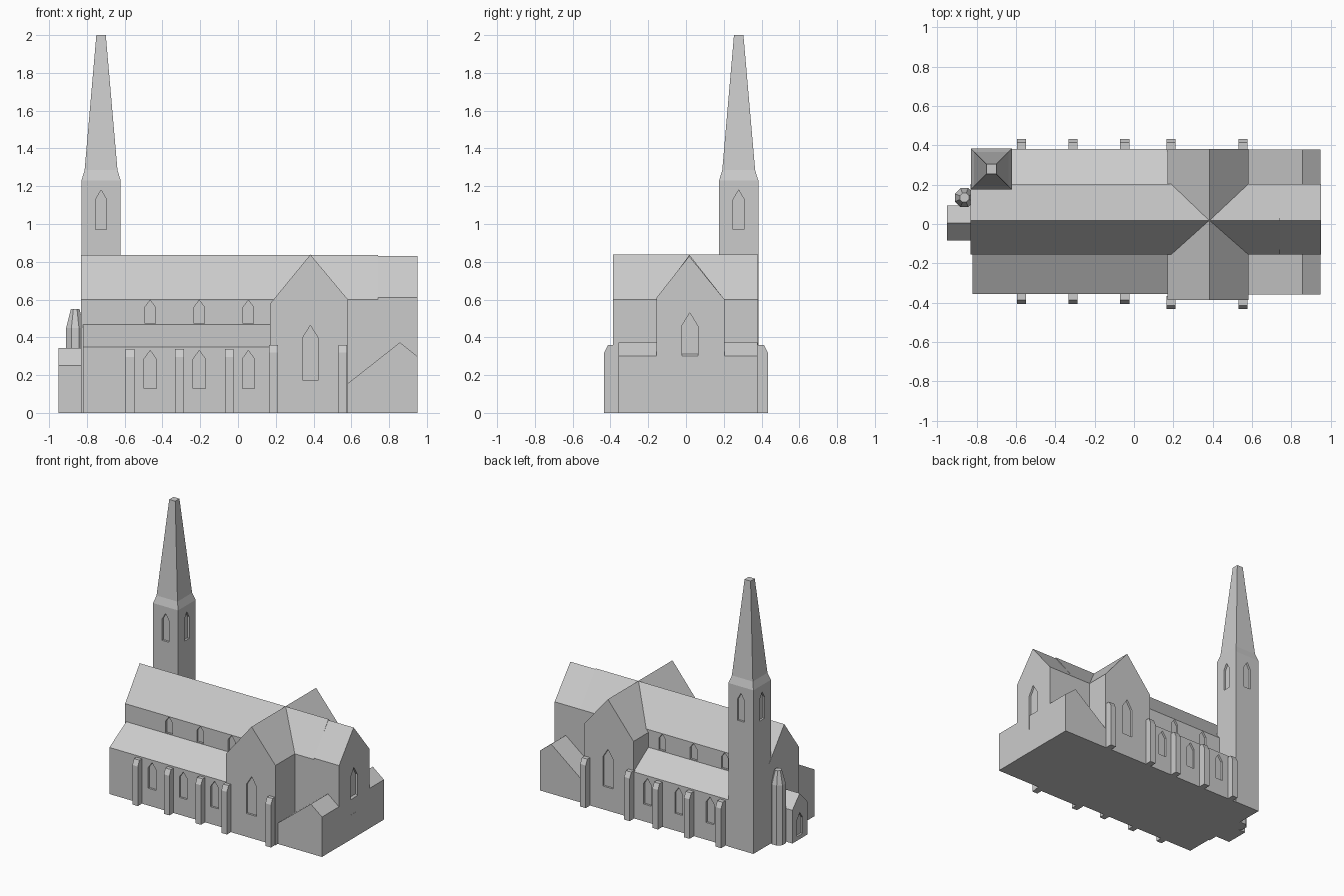
import bpy, bmesh, math
from mathutils import Vector

if "Cube" in bpy.data.objects:
    bpy.data.objects.remove(bpy.data.objects["Cube"])

stone = bpy.data.materials.new("grey_stone")
stone.diffuse_color = (0.6, 0.6, 0.6, 1)
stone.use_nodes = True
stone.node_tree.nodes["Principled BSDF"].inputs["Base Color"].default_value = stone.diffuse_color


def finish(name, bm):
    bmesh.ops.recalc_face_normals(bm, faces=bm.faces)
    me = bpy.data.meshes.new(name)
    bm.to_mesh(me)
    bm.free()
    me.materials.append(stone)
    ob = bpy.data.objects.new(name, me)
    bpy.context.collection.objects.link(ob)
    return ob


def prism(name, axis, profile, a, b):
    """Extrude a (horizontal, z) profile along x or y from a to b."""
    bm = bmesh.new()
    place = (lambda u, z, t: (t, u, z)) if axis == 'x' else (lambda u, z, t: (u, t, z))
    face = bm.faces.new([bm.verts.new(place(u, z, a)) for u, z in profile])
    ext = bmesh.ops.extrude_face_region(bm, geom=[face])
    verts = [g for g in ext['geom'] if isinstance(g, bmesh.types.BMVert)]
    bmesh.ops.translate(bm, verts=verts, vec=Vector(place(0, 0, b - a)))
    return finish(name, bm)


def tapered(name, cx, cy, sides, rings):
    """Stack regular rings given as (half width, z)."""
    bm = bmesh.new()
    loops = []
    for half, z in rings:
        r = half / math.cos(math.pi / sides)
        angs = [(i + 0.5) * 2 * math.pi / sides for i in range(sides)]
        loops.append([bm.verts.new((cx + r * math.cos(t), cy + r * math.sin(t), z)) for t in angs])
    for lo, hi in zip(loops, loops[1:]):
        for i in range(sides):
            j = (i + 1) % sides
            bm.faces.new((lo[i], lo[j], hi[j], hi[i]))
    bm.faces.new(loops[0])
    bm.faces.new(loops[-1])
    return finish(name, bm)


def recess(wall, axis, at, centre, width, z0, shoulder, top, depth=0.015):
    """Sink a pointed window into the wall plane lying at 'at' on the axis."""
    h = width / 2
    profile = [(centre - h, z0), (centre + h, z0), (centre + h, shoulder),
               (centre, top), (centre - h, shoulder)]
    cutter = prism("window_cutter", axis, profile, at - depth, at + depth)
    cutter.hide_render = True
    mod = wall.modifiers.new("window", 'BOOLEAN')
    mod.operation = 'DIFFERENCE'
    mod.solver = 'EXACT'
    mod.object = cutter
    bpy.context.view_layer.objects.active = wall
    bpy.ops.object.modifier_apply(modifier=mod.name)
    bpy.data.objects.remove(cutter, do_unlink=True)


def gable(a, b, eave_a, eave_b, mid, ridge):
    return [(a, 0), (b, 0), (b, eave_b), (mid, ridge), (a, eave_a)]


S, N, RIDGE = -0.156, 0.204, 0.018      # nave walls and ridge line
bays = (-0.465, -0.205, 0.055)

# nave and chancel
nave = prism("nave", 'x', gable(S, N, 0.60, 0.60, RIDGE, 0.837), -0.83, 0.74)
chancel = prism("chancel", 'x', gable(S, N, 0.61, 0.60, 0.017, 0.83), 0.74, 0.95)
recess(chancel, 'x', 0.95, 0.02, 0.085, 0.185, 0.46, 0.53)

# lean-to aisles
south_aisle = prism("south_aisle", 'x', [(-0.357, 0), (S, 0), (S, 0.467), (-0.357, 0.35)], -0.82, 0.2)
north_aisle = prism("north_aisle", 'x', [(0.38, 0), (N, 0), (N, 0.467), (0.38, 0.35)], -0.65, 0.2)
for aisle, y, clerestory in ((south_aisle, -0.357, S), (north_aisle, 0.38, N)):
    for x in bays:
        recess(aisle, 'y', y, x, 0.065, 0.13, 0.285, 0.33)
        recess(nave, 'y', clerestory, x, 0.055, 0.472, 0.56, 0.597)

# transept crossing the nave
transept = prism("transept", 'y', gable(0.17, 0.582, 0.578, 0.60, 0.383, 0.838), -0.386, 0.381)
for y in (-0.386, 0.381):
    recess(transept, 'y', y, 0.383, 0.085, 0.175, 0.395, 0.463)

# low gabled vestry around the chancel
prism("vestry", 'y', gable(0.58, 0.949, 0.155, 0.30, 0.857, 0.373), -0.358, 0.378)

# tower with spire
TX, TY, TH = -0.725, 0.279, 0.104
tower = tapered("tower_and_spire", TX, TY, 4, [(TH, 0), (TH, 1.23), (0.087, 1.285), (0.025, 2.0)])
for s in (-1, 1):
    recess(tower, 'x', TX + s * TH, TY, 0.058, 0.97, 1.13, 1.18)
    recess(tower, 'y', TY + s * TH, TX, 0.058, 0.97, 1.13, 1.18)

# stair turret
tapered("stair_turret", -0.862, 0.134, 8, [(0.048, 0), (0.048, 0.45), (0.023, 0.55)])

# west porch
porch = prism("west_porch", 'x', gable(-0.084, 0.093, 0.25, 0.25, 0.005, 0.344), -0.95, -0.82)
recess(porch, 'x', -0.95, 0.005, 0.07, 0.03, 0.15, 0.2)

# buttresses with sloped caps
for i, x in enumerate((-0.572, -0.31, -0.047, 0.188, 0.554)):
    tall = i > 2
    top = 0.36 if tall else 0.337
    for side, wall, out in (("south", -0.386 if tall else -0.357, -0.433 if tall else -0.406),
                            ("north", 0.381, 0.433)):
        s = 1 if out > 0 else -1
        prism(f"{side}_buttress_{i + 1}", 'x',
              [(wall - 0.02 * s, 0), (out, 0), (out, top - 0.04),
               (out - 0.02 * s, top), (wall - 0.02 * s, top)], x - 0.023, x + 0.023)
